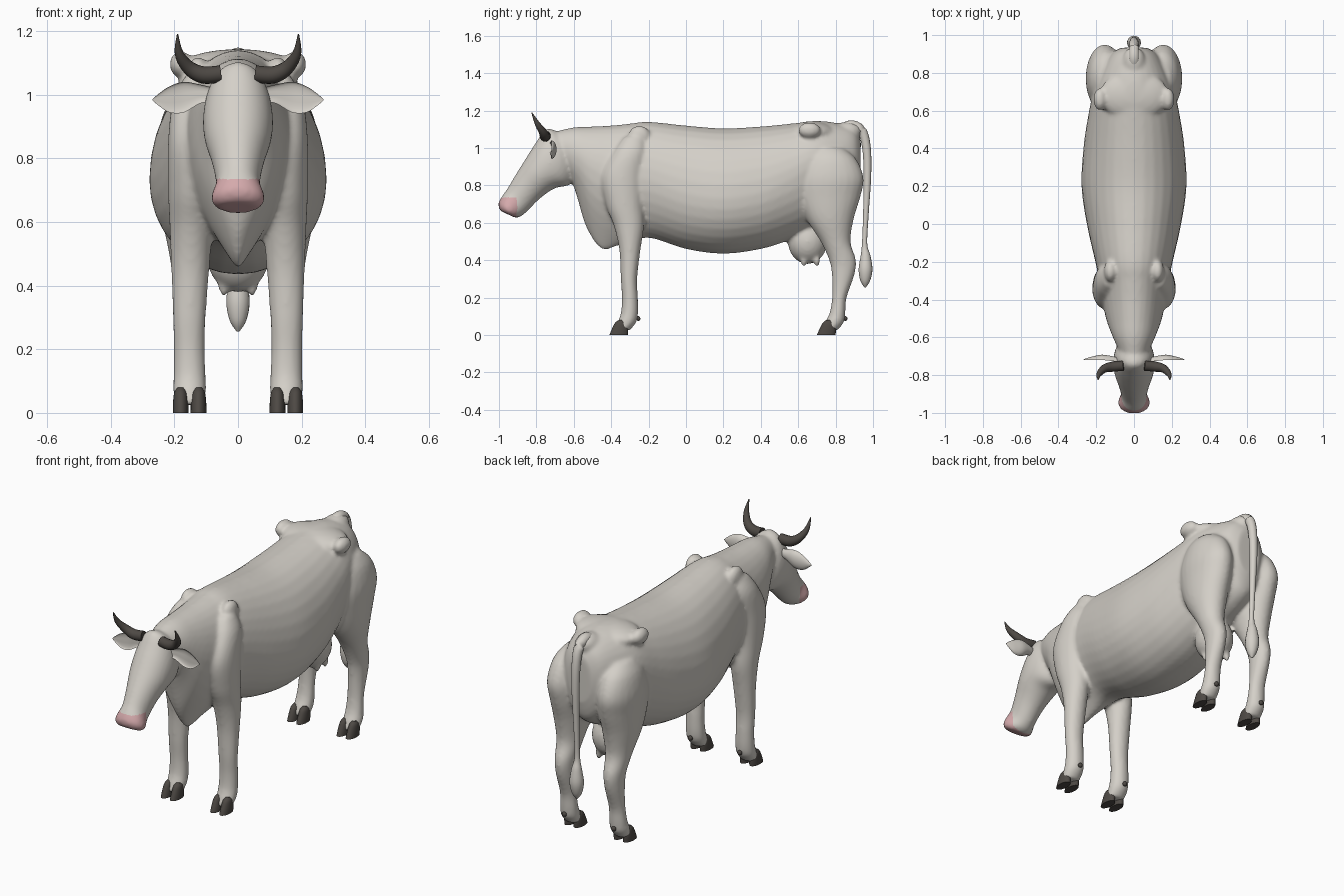
import bpy, bmesh, math
from mathutils import Matrix, Vector

if "Cube" in bpy.data.objects:
    bpy.data.objects.remove(bpy.data.objects["Cube"])


def material(name, rgb):
    m = bpy.data.materials.new(name)
    m.use_nodes = True
    m.diffuse_color = (*rgb, 1)
    bsdf = m.node_tree.nodes["Principled BSDF"]
    bsdf.inputs["Base Color"].default_value = (*rgb, 1)
    bsdf.inputs["Roughness"].default_value = 0.7
    return m


HIDE = material("pale_hide", (0.66, 0.63, 0.58))
PINK = material("muzzle_pink", (0.66, 0.40, 0.41))
HORN = material("dark_horn", (0.075, 0.066, 0.058))


def spline(rows, steps=5):
    """Catmull-Rom interpolation of every column."""
    out = []
    for i in range(len(rows) - 1):
        a, b, c, d = (rows[max(i - 1, 0)], rows[i], rows[i + 1], rows[min(i + 2, len(rows) - 1)])
        for k in range(steps):
            t = k / steps
            out.append([q + 0.5 * t * (r - p + t * (2 * p - 5 * q + 4 * r - s + t * (3 * (q - r) + s - p)))
                        for p, q, r, s in zip(a, b, c, d)])
    return out + [list(rows[-1])]


def angles(n):
    return [(math.cos(math.tau * i / n), math.sin(math.tau * i / n)) for i in range(n)]


def loft(bm, rings):
    vs = [[bm.verts.new(p) for p in ring] for ring in rings]
    n = len(vs[0])
    for a, b in zip(vs, vs[1:]):
        for i in range(n):
            bm.faces.new((a[i], a[(i + 1) % n], b[(i + 1) % n], b[i]))
    bm.faces.new(vs[0])
    bm.faces.new(vs[-1][::-1])


def ball(bm, center, radii):
    m = Matrix.Translation(center) @ Matrix.Diagonal((*radii, 1))
    bmesh.ops.create_uvsphere(bm, u_segments=24, v_segments=16, radius=1, matrix=m)


def trunk(bm, rows):
    """Rows: top y, z, bottom y, z, half width, lower pinch, height of widest point."""
    rings = []
    for ty, tz, by, bz, w, pinch, mid in spline(rows):
        ring = []
        for c, s in angles(32):
            f = mid + s * (1 - mid if s > 0 else mid)
            x = w * c * (1 - pinch * s * s if s < 0 else 1)
            ring.append((x, by + (ty - by) * f, bz + (tz - bz) * f))
        rings.append(ring)
    loft(bm, rings)


def limb(bm, rows, side):
    """Rows: z, y, y radius, x, x radius."""
    loft(bm, [[(side * (x + rx * c), y + ry * s, z) for c, s in angles(24)]
              for z, y, ry, x, rx in spline(rows)])


def tube(bm, rows, side=1):
    """Round tapered tube through rows of x, y, z, radius."""
    pts = spline(rows)
    rings = []
    for i, (x, y, z, r) in enumerate(pts):
        a, b = pts[max(i - 1, 0)], pts[min(i + 1, len(pts) - 1)]
        d = (Vector(b[:3]) - Vector(a[:3])).normalized()
        u = d.cross(Vector((0.3, 1, 0.1)) if abs(d.y) < 0.7 else Vector((1, 0, 0))).normalized()
        if rings and u.dot(last) < 0:
            u = -u
        last = u
        v = d.cross(u)
        ring = [Vector((x, y, z)) + r * (u * c + v * s) for c, s in angles(16)]
        rings.append([(side * p.x, p.y, p.z) for p in ring])
    loft(bm, rings)


def finish(bm, name, mat, angle=60):
    bmesh.ops.recalc_face_normals(bm, faces=bm.faces)
    me = bpy.data.meshes.new(name)
    bm.to_mesh(me)
    bm.free()
    ob = bpy.data.objects.new(name, me)
    bpy.context.collection.objects.link(ob)
    me.materials.append(mat)
    shade(ob, angle)
    return ob


def shade(ob, angle):
    bpy.ops.object.select_all(action="DESELECT")
    ob.select_set(True)
    bpy.context.view_layer.objects.active = ob
    bpy.ops.object.shade_smooth_by_angle(angle=math.radians(angle))


# Body, neck and dewlap
skin = bmesh.new()
trunk(skin, [
    (-.69, 1.09, -.62, .86, .085, 0, .5), (-.60, 1.11, -.58, .73, .115, .3, .6),
    (-.50, 1.115, -.53, .57, .145, .5, .6), (-.40, 1.12, -.45, .46, .165, .7, .6),
    (-.30, 1.13, -.34, .485, .18, .5, .55), (-.20, 1.14, -.20, .52, .205, .1, .5),
    (0, 1.12, 0, .46, .25, 0, .45), (.20, 1.105, .20, .435, .278, 0, .44),
    (.40, 1.115, .40, .46, .268, 0, .46), (.56, 1.13, .56, .51, .245, 0, .52),
    (.70, 1.145, .70, .57, .215, 0, .6), (.82, 1.13, .82, .62, .17, 0, .6),
    (.90, 1.10, .90, .68, .12, 0, .6), (.935, 1.04, .93, .78, .07, 0, .5)])

# Head from poll to muzzle
trunk(skin, [
    (-.69, 1.09, -.60, .92, .07, 0, .5), (-.75, 1.10, -.60, .85, .098, 0, .5),
    (-.805, 1.025, -.63, .80, .11, 0, .55), (-.862, .935, -.70, .785, .104, 0, .5),
    (-.912, .855, -.78, .73, .082, 0, .5), (-.957, .78, -.85, .66, .069, 0, .5),
    (-.988, .735, -.885, .633, .082, 0, .5), (-1.004, .70, -.91, .627, .081, 0, .5),
    (-.995, .665, -.93, .635, .058, 0, .5)])

FRONT_LEG = [
    (1.06, -.28, .05, .135, .03), (.98, -.30, .085, .15, .055), (.85, -.34, .11, .15, .07),
    (.70, -.33, .10, .145, .075), (.58, -.305, .08, .147, .068), (.45, -.30, .056, .15, .06),
    (.30, -.305, .044, .153, .052), (.20, -.30, .043, .153, .049), (.12, -.302, .046, .152, .051),
    (.07, -.315, .05, .152, .052), (.025, -.34, .04, .152, .046)]
REAR_LEG = [
    (1.0, .76, .08, .145, .05), (.94, .77, .14, .15, .085), (.84, .772, .178, .155, .10),
    (.74, .765, .168, .15, .10), (.62, .77, .127, .15, .09), (.50, .80, .08, .15, .067),
    (.40, .837, .072, .15, .052), (.32, .84, .06, .15, .047), (.20, .82, .039, .15, .044),
    (.12, .81, .042, .151, .048), (.07, .795, .05, .152, .05), (.025, .77, .04, .152, .046)]

# Legs, shoulder blades, hip bones and teats
for side in (1, -1):
    limb(skin, FRONT_LEG, side)
    limb(skin, REAR_LEG, side)
    ball(skin, (side * .125, -.25, 1.06), (.035, .06, .06))
    ball(skin, (side * .18, .66, 1.095), (.035, .06, .042))
    for y in (.63, .70):
        ball(skin, (side * .045, y, .40), (.018, .018, .036))

# Rump roof, tail head and udder
ball(skin, (0, .68, 1.085), (.185, .13, .058))
ball(skin, (0, .86, 1.09), (.06, .08, .05))
ball(skin, (0, .65, .50), (.10, .105, .12))

# Fuse the parts into one continuous skin
body = finish(skin, "body_skin", HIDE)
remesh = body.modifiers.new("fuse", "REMESH")
remesh.mode = "VOXEL"
remesh.voxel_size = 0.01
soften = body.modifiers.new("soften", "SMOOTH")
soften.factor = 0.5
soften.iterations = 8
bpy.context.view_layer.update()
fused = bpy.data.meshes.new_from_object(body.evaluated_get(bpy.context.evaluated_depsgraph_get()))
body.modifiers.clear()
body.data = fused
fused.materials.clear()
fused.materials.append(HIDE)
fused.materials.append(PINK)
for p in fused.polygons:
    p.material_index = int(p.center.y < -.905 and p.center.z < .735)
shade(body, 80)

# Tail with tassel
bm = bmesh.new()
tube(bm, [(0, .83, 1.09, .035), (0, .885, 1.118, .03), (0, .94, 1.09, .026), (0, .965, 1.0, .023),
          (0, .97, .85, .02), (0, .962, .65, .015), (0, .955, .49, .014), (0, .96, .42, .027),
          (0, .96, .35, .037), (0, .958, .29, .026), (0, .958, .255, .004)])
finish(bm, "tail", HIDE)

for side, tag in ((1, "left"), (-1, "right")):
    # Horns
    bm = bmesh.new()
    tube(bm, [(.055, -.75, 1.065, .027), (.11, -.755, 1.062, .027), (.155, -.765, 1.085, .022),
              (.185, -.795, 1.13, .014), (.19, -.825, 1.19, .002)], side)
    finish(bm, tag + "_horn", HORN)

    # Cupped ears: x, y, z, half height, half depth
    bm = bmesh.new()
    rings = []
    for x, y, z, h, d in spline([(.08, -.73, 1.0, .022, .02), (.12, -.725, 1.002, .03, .026),
                                 (.17, -.72, .992, .048, .028), (.215, -.72, .985, .041, .02),
                                 (.25, -.72, .984, .018, .01), (.268, -.72, .984, .002, .002)]):
        rings.append([(side * x, y + d * (c if c > 0 else -.5 * c - .15 * (1 - abs(s))), z + h * s)
                      for c, s in angles(24)])
    loft(bm, rings)
    finish(bm, tag + "_ear", HIDE)

    # Cloven hooves and dewclaws
    for part, shift, heel in (("front", 0, -.255), ("rear", 1.11, .852)):
        bm = bmesh.new()
        for x in (.124, .180):
            limb(bm, [(0, -.36 + shift, .05, x, .025), (.035, -.352 + shift, .043, x, .024),
                      (.065, -.347 + shift, .032, x, .02), (.08, -.345 + shift, .015, x, .01)], side)
        ball(bm, (side * .152, heel, .088), (.013, .011, .013))
        finish(bm, f"{tag}_{part}_hoof", HORN, 45)
